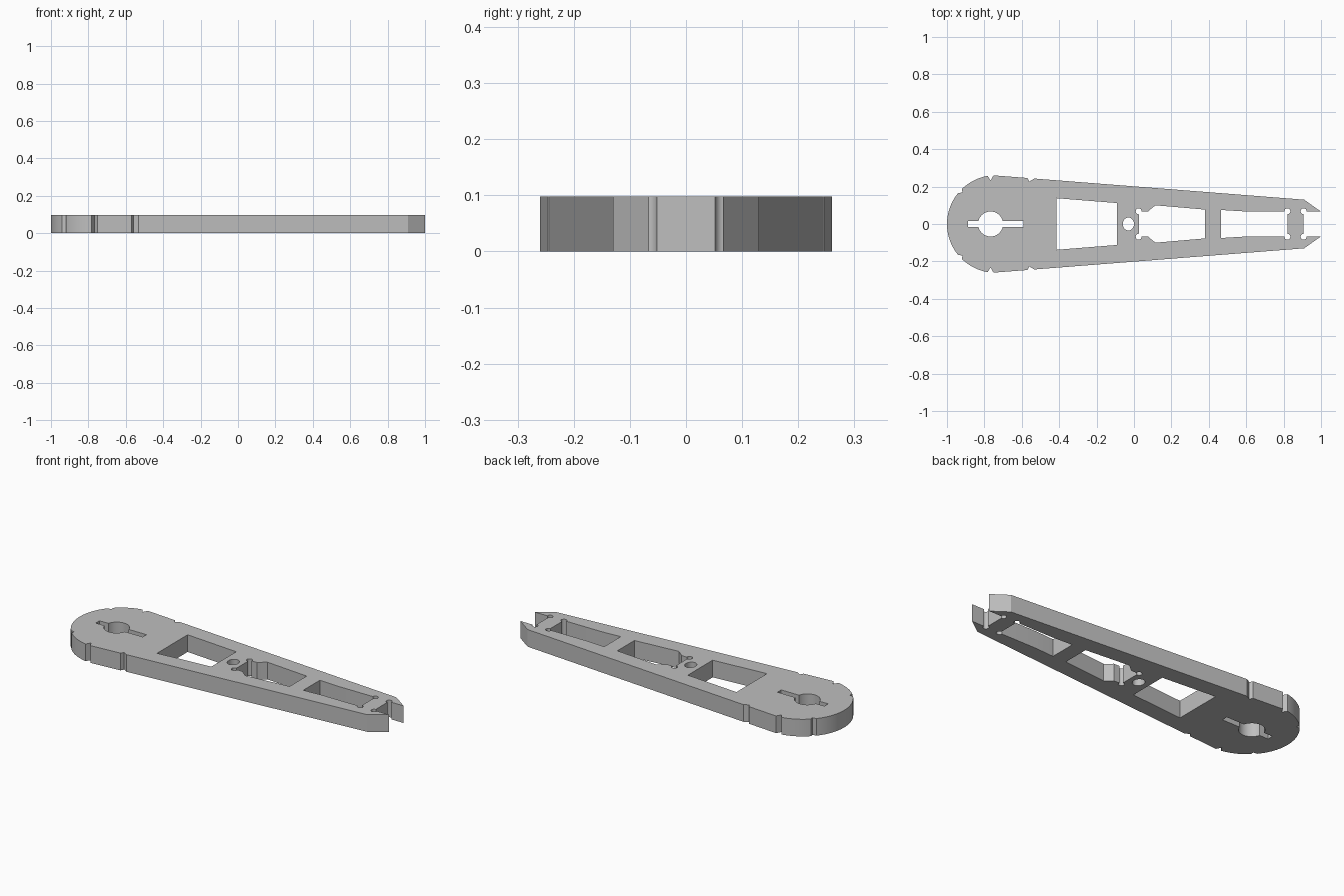
import bpy, bmesh
from math import sin, cos, pi, acos

THICK = 0.098

cube = bpy.data.objects.get("Cube")
if cube:
    bpy.data.objects.remove(cube, do_unlink=True)

grey = bpy.data.materials.new("plain grey")
grey.use_nodes = True
colour = (0.52, 0.52, 0.52, 1)
grey.diffuse_color = colour
grey.node_tree.nodes["Principled BSDF"].inputs["Base Color"].default_value = colour


def mirrored(half):
    """Close an upper half outline with its reflection across the x axis."""
    return half + [(x, -y) for x, y in reversed(half) if abs(y) > 1e-6]


def circle(x, y, rx, ry=None, n=32):
    ry = ry or rx
    return [(x + rx * cos(2 * pi * i / n), y + ry * sin(2 * pi * i / n)) for i in range(n)]


def prism(name, outline, z0, z1):
    """Extrude a flat outline straight up."""
    bm = bmesh.new()
    face = bm.faces.new([bm.verts.new((x, y, z0)) for x, y in outline])
    top = bmesh.ops.extrude_face_region(bm, geom=[face])["geom"]
    bmesh.ops.translate(bm, vec=(0, 0, z1 - z0),
                        verts=[v for v in top if isinstance(v, bmesh.types.BMVert)])
    bmesh.ops.recalc_face_normals(bm, faces=bm.faces)
    mesh = bpy.data.meshes.new(name)
    bm.to_mesh(mesh)
    bm.free()
    mesh.materials.append(grey)
    obj = bpy.data.objects.new(name, mesh)
    bpy.context.collection.objects.link(obj)
    return obj


# Body outline: rounded head, straight taper, forked tip
CX, R = -0.734, 0.266


def arc(x0, x1, n):
    a0, a1 = acos((x0 - CX) / R), acos((x1 - CX) / R)
    angles = [a0 + (a1 - a0) * i / n for i in range(n + 1)]
    return [(CX + R * cos(a), 0.985 * R * sin(a)) for a in angles]


outline = arc(-1, -0.94, 14) + [(-0.917, 0.168)] + arc(-0.92, -0.783, 14)
outline += [(-0.767, 0.232), (-0.751, 0.26),                     # pointed notch
            (-0.57, 0.246), (-0.56, 0.227), (-0.533, 0.243),     # slanted notch
            (0.91, 0.13), (1, 0.066), (0.907, 0.066)]            # tip and fork
outline[0] = (-1, 0)
body = prism("arm_plate", mirrored(outline), 0, THICK)

# Cut-outs through the plate
cuts = [
    circle(-0.767, 0, 0.067),                                    # pivot hole
    mirrored([(-0.887, 0.017), (-0.59, 0.017)]),                 # pivot slot
    mirrored([(-0.415, 0.138), (-0.09, 0.112)]),                 # wide window
    circle(-0.03, 0, 0.03, 0.035),                               # small hole
    mirrored([(0.027, 0.066), (0.075, 0.066), (0.09, 0.08),
              (0.115, 0.1), (0.38, 0.077)]),                     # middle window
    mirrored([(0.465, 0.075), (0.58, 0.068), (0.82, 0.068)]),    # end window
]
# Corner relief holes
for x in (0.025, 0.82, 0.907):
    for side in (-1, 1):
        cuts.append(circle(x, side * 0.068, 0.016, n=20))

bpy.context.view_layer.objects.active = body
body.select_set(True)
for points in cuts:
    cutter = prism("cutter", points, -0.05, THICK + 0.05)
    cutter.hide_render = True
    mod = body.modifiers.new("cut", "BOOLEAN")
    mod.operation = "DIFFERENCE"
    mod.solver = "EXACT"
    mod.object = cutter
    bpy.ops.object.modifier_apply(modifier=mod.name)
    bpy.data.objects.remove(cutter, do_unlink=True)

bpy.ops.object.shade_smooth_by_angle(angle=pi / 6)
